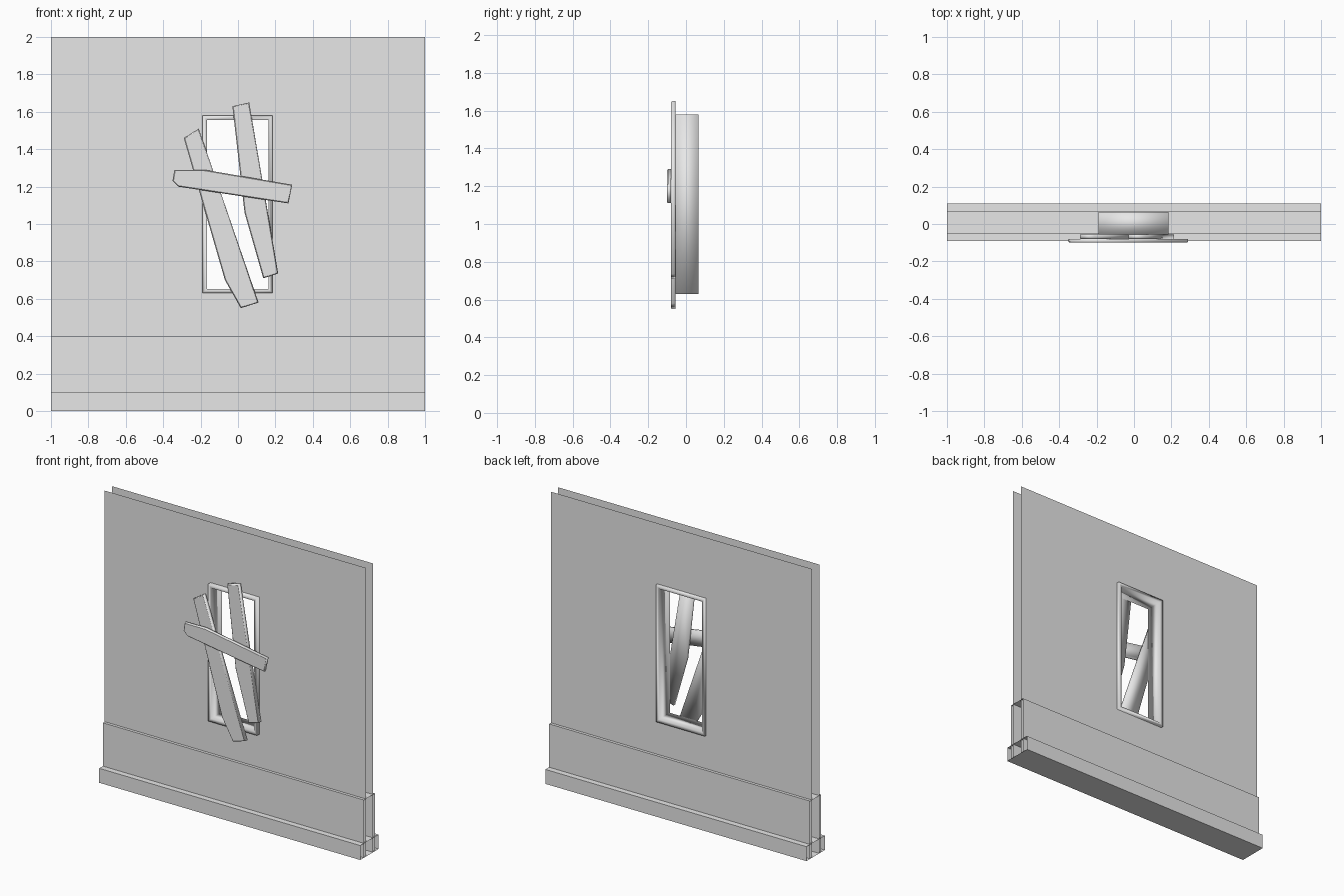
import bpy
import bmesh

old = bpy.data.objects.get("Cube")
if old:
    bpy.data.objects.remove(old, do_unlink=True)

grey = bpy.data.materials.new("plain_grey")
grey.use_nodes = True
grey.diffuse_color = (0.8, 0.8, 0.8, 1)
grey.node_tree.nodes["Principled BSDF"].inputs["Base Color"].default_value = (0.8, 0.8, 0.8, 1)

MID = 0.01  # depth centre of the wall


def finish(name, bm, smooth=False):
    for f in bm.faces:
        f.smooth = smooth
    mesh = bpy.data.meshes.new(name)
    bm.to_mesh(mesh)
    bm.free()
    mesh.materials.append(grey)
    obj = bpy.data.objects.new(name, mesh)
    bpy.context.collection.objects.link(obj)
    return obj


def quad(bm, points):
    return bm.faces.new([bm.verts.new(p) for p in points])


def wall_sheet(name, y, facing):
    """Thin sheet with a rectangular window opening."""
    xs, zs = (-1, -0.18, 0.175, 1), (0, 0.64, 1.57, 2)
    bm = bmesh.new()
    for i in range(3):
        for j in range(3):
            if i == 1 and j == 1:
                continue
            a, b, c, d = xs[i], xs[i + 1], zs[j], zs[j + 1]
            quad(bm, [(a, y, c), (b, y, c), (b, y, d), (a, y, d)][::facing])
    bmesh.ops.remove_doubles(bm, verts=bm.verts, dist=0.0001)
    bmesh.ops.dissolve_limit(bm, angle_limit=0.01, verts=bm.verts, edges=bm.edges)
    finish(name, bm)


def trim(name, half, top, bottom):
    """Skirting sleeve, open at both ends of the wall."""
    f, b = MID - half, MID + half
    bm = bmesh.new()
    quad(bm, [(-1, f, 0), (1, f, 0), (1, f, top), (-1, f, top)])
    quad(bm, [(-1, f, top), (1, f, top), (1, b, top), (-1, b, top)])
    quad(bm, [(-1, b, top), (1, b, top), (1, b, 0), (-1, b, 0)])
    if bottom:
        quad(bm, [(-1, b, 0), (1, b, 0), (1, f, 0), (-1, f, 0)])
    bmesh.ops.remove_doubles(bm, verts=bm.verts, dist=0.0001)
    finish(name, bm)


def window_frame():
    """Rectangular ring with softly shaded sides."""
    front, back = -0.055, 0.065
    outer = [(-0.19, 0.63), (0.185, 0.63), (0.185, 1.58), (-0.19, 1.58)]
    inner = [(-0.167, 0.653), (0.162, 0.653), (0.162, 1.557), (-0.167, 1.557)]
    bm = bmesh.new()
    loops = [[bm.verts.new((x, y, z)) for x, z in ring]
             for ring, y in ((outer, front), (inner, front), (inner, back), (outer, back))]
    for a, b in zip(loops, loops[1:] + loops[:1]):
        for i in range(4):
            j = (i + 1) % 4
            bm.faces.new((a[i], a[j], b[j], b[i]))
    bmesh.ops.recalc_face_normals(bm, faces=bm.faces)
    finish("window_frame", bm, smooth=True)


def plank(name, outline, front, back):
    """Splintered board with a narrow chamfer round its front face."""
    bm = bmesh.new()
    face = quad(bm, [(x, back, z) for x, z in outline])
    ext = bmesh.ops.extrude_face_region(bm, geom=[face])
    verts = [g for g in ext["geom"] if isinstance(g, bmesh.types.BMVert)]
    bmesh.ops.translate(bm, verts=verts, vec=(0, front - back, 0))
    bmesh.ops.recalc_face_normals(bm, faces=bm.faces)
    rim = [e for e in bm.edges if all(abs(v.co.y - front) < 1e-4 for v in e.verts)]
    bmesh.ops.bevel(bm, geom=rim, offset=0.005, segments=1, affect='EDGES')
    # keep the front face crisp
    for e in bm.edges:
        if all(abs(v.co.y - front) < 1e-4 for v in e.verts):
            e.smooth = False
    finish(name, bm, smooth=True)


# Wall and skirting
wall_sheet("front_wall", MID - 0.04, 1)
wall_sheet("back_wall", MID + 0.04, -1)
trim("lower_panel", 0.06, 0.4, False)
trim("base_board", 0.10, 0.1, True)

# Window and the boards nailed across it
window_frame()
plank("left_plank", [(-0.29, 1.46), (-0.21, 1.51), (0.11, 0.58), (0.015, 0.55), (-0.07, 0.70)],
      -0.08, -0.055)
plank("right_plank", [(-0.03, 1.63), (0.06, 1.65), (0.215, 0.735), (0.135, 0.71), (0.035, 1.06)],
      -0.08, -0.055)
plank("cross_plank", [(-0.34, 1.29), (-0.18, 1.29), (0.29, 1.21), (0.27, 1.11), (-0.32, 1.20),
                      (-0.35, 1.23)], -0.10, -0.08)
